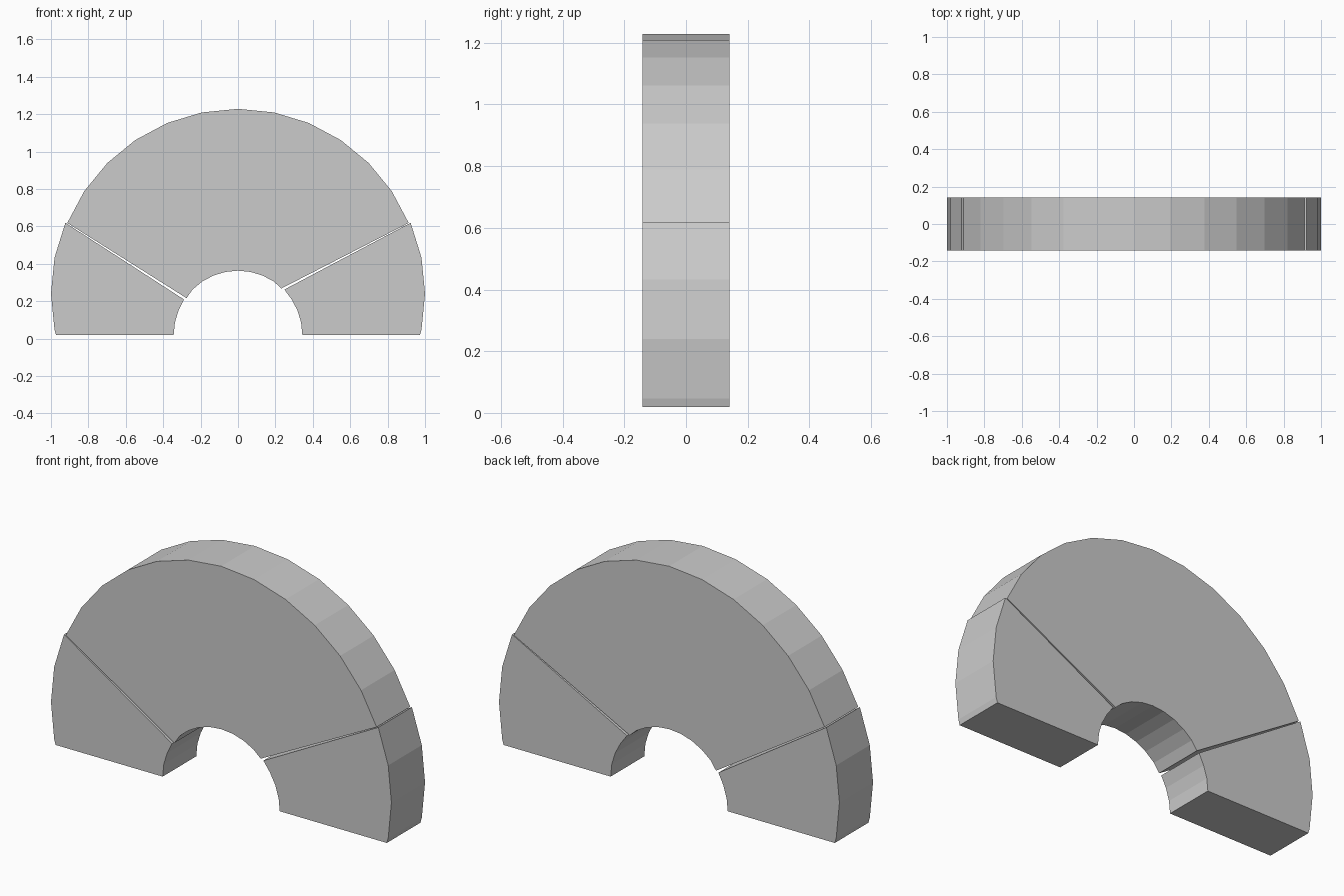
import bpy, bmesh, math

if "Cube" in bpy.data.objects:
    bpy.data.objects.remove(bpy.data.objects["Cube"])

STEP = math.radians(11.25)      # 32-sided arcs
HALF = 0.141                    # half thickness in y
BASE = 0.019
OUT_Z, OUT_R = 0.24, 0.988
IN_R = 0.344


def arc(r, cz, ks, dx=0.0):
    """Points on a circle; k counts 11.25 degree steps from the top towards +x."""
    return [(dx + r * math.sin(k * STEP), cz + r * math.cos(k * STEP)) for k in ks]


def slab(name, profile):
    """Extrude an x/z profile symmetrically along y."""
    bm = bmesh.new()
    face = bm.faces.new([bm.verts.new((x, -HALF, z)) for x, z in profile])
    res = bmesh.ops.extrude_face_region(bm, geom=[face], use_keep_orig=True)
    verts = [g for g in res["geom"] if isinstance(g, bmesh.types.BMVert)]
    bmesh.ops.translate(bm, verts=verts, vec=(0, 2 * HALF, 0))
    bmesh.ops.recalc_face_normals(bm, faces=bm.faces)
    mesh = bpy.data.meshes.new(name)
    bm.to_mesh(mesh)
    bm.free()
    obj = bpy.data.objects.new(name, mesh)
    bpy.context.collection.objects.link(obj)


# Crown: the large middle block
crown = arc(OUT_R, OUT_Z, range(-6, 7))
crown += [(0.232, 0.268)] + arc(IN_R, BASE, range(3, -5, -1)) + [(-0.275, 0.216)]
slab("arch_crown", crown)


# Feet: end blocks set slightly outwards, with differently placed joints
def foot(name, side, joint, first):
    pts = [(0.923, 0.619)] + arc(OUT_R, OUT_Z, range(7, 10), 0.012)
    pts += [(0.973, BASE)] + arc(IN_R, BASE, range(8, first - 1, -1)) + [joint]
    slab(name, [(side * x, z) for x, z in pts])


foot("right_foot", 1, (0.248, 0.262), 5)
foot("left_foot", -1, (0.289, 0.209), 6)
